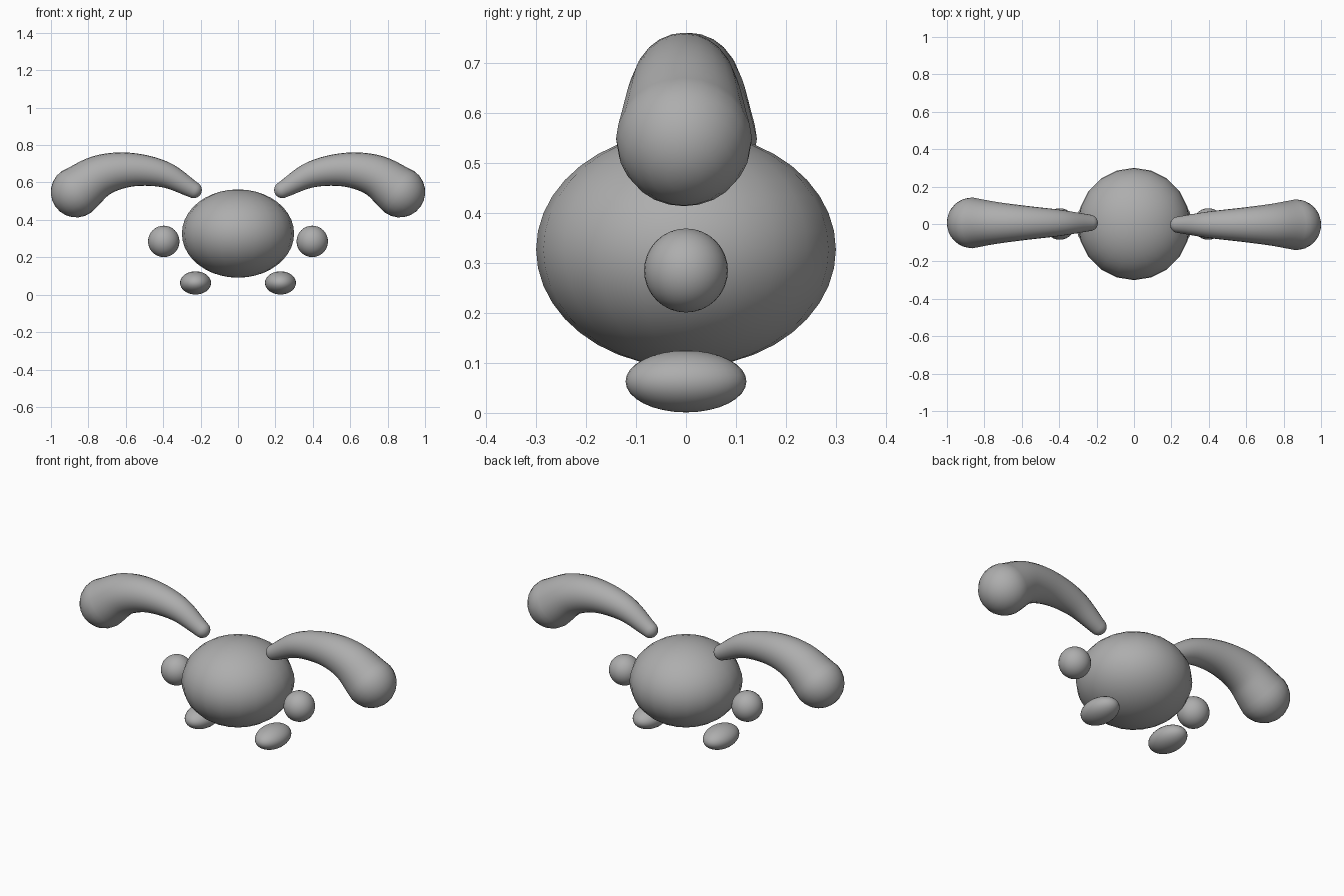
import bpy, bmesh, math
from mathutils import Vector

if "Cube" in bpy.data.objects:
    bpy.data.objects.remove(bpy.data.objects["Cube"])

grey = bpy.data.materials.new("mid grey")
grey.diffuse_color = (0.42, 0.42, 0.42, 1)
grey.use_nodes = True
grey.node_tree.nodes["Principled BSDF"].inputs["Base Color"].default_value = grey.diffuse_color


def finish(name, bm):
    bmesh.ops.recalc_face_normals(bm, faces=bm.faces[:])
    mesh = bpy.data.meshes.new(name)
    bm.to_mesh(mesh)
    bm.free()
    mesh.materials.append(grey)
    for p in mesh.polygons:
        p.use_smooth = True
    obj = bpy.data.objects.new(name, mesh)
    bpy.context.collection.objects.link(obj)
    return obj


def ellipsoid(name, centre, radii, segs, rings):
    bm = bmesh.new()
    bmesh.ops.create_uvsphere(bm, u_segments=segs, v_segments=rings, radius=1)
    bmesh.ops.scale(bm, vec=radii, verts=bm.verts)
    finish(name, bm).location = centre


def spline(pts, steps):
    """Smooth curve through the points."""
    p = [2 * pts[0] - pts[1]] + pts + [2 * pts[-1] - pts[-2]]
    out = []
    for i in range(1, len(p) - 2):
        a, b, c, d = p[i - 1:i + 3]
        for k in range(steps):
            t = k / steps
            out.append(0.5 * (2 * b + (c - a) * t + (2 * a - 5 * b + 4 * c - d) * t * t
                              + (3 * b - a - 3 * c + d) * t ** 3))
    return out + [pts[-1]]


# Centre line of the ear: x, z, radius
EAR = [Vector(v) for v in ((0.237, 0.56, 0.044), (0.395, 0.643, 0.07),
                           (0.575, 0.668, 0.091), (0.735, 0.636, 0.112),
                           (0.865, 0.549, 0.136))]


def ear(name, side, y_shift, segs=24, cap=6):
    path = spline(EAR, 6)
    rings = []      # centre x, centre z, radius, tangent
    for i, p in enumerate(path):
        d = path[min(i + 1, len(path) - 1)] - path[max(i - 1, 0)]
        rings.append((p.x, p.y, p.z, Vector((d.x, d.y)).normalized()))

    # Rounded ends
    def dome(ring, sign):
        x, z, r, t = ring
        out = []
        for k in range(1, cap):
            a = k / cap * math.pi / 2
            o = sign * r * math.sin(a)
            out.append((x + t.x * o, z + t.y * o, r * math.cos(a), t))
        return out, (x + t.x * sign * r, z + t.y * sign * r)

    start, tip = dome(rings[0], -1)
    end, lobe = dome(rings[-1], 1)
    rings = start[::-1] + rings + end

    bm = bmesh.new()
    loops = []
    for x, z, r, t in rings:
        loop = []
        for s in range(segs):
            a = 2 * math.pi * s / segs
            n = r * math.cos(a)
            loop.append(bm.verts.new((side * (x - t.y * n),
                                      y_shift + r * math.sin(a), z + t.x * n)))
        loops.append(loop)
    for A, B in zip(loops, loops[1:]):
        for s in range(segs):
            e = (s + 1) % segs
            bm.faces.new((A[s], A[e], B[e], B[s]))
    for (x, z), loop in ((tip, loops[0]), (lobe, loops[-1])):
        pole = bm.verts.new((side * x, y_shift, z))
        for s in range(segs):
            bm.faces.new((pole, loop[s], loop[(s + 1) % segs]))
    finish(name, bm)


# Body
ellipsoid("body", (0, 0, 0.327), (0.3, 0.3, 0.236), 20, 20)

# Paired hands, feet and drooping ears
for label, side, shift in (("right", 1, -0.004), ("left", -1, 0.006)):
    ellipsoid(label + "_hand", (side * 0.397, 0, 0.285), (0.084, 0.084, 0.084), 32, 16)
    ellipsoid(label + "_foot", (side * 0.227, 0, 0.063), (0.083, 0.121, 0.062), 32, 16)
    ear(label + "_ear", side, shift)
